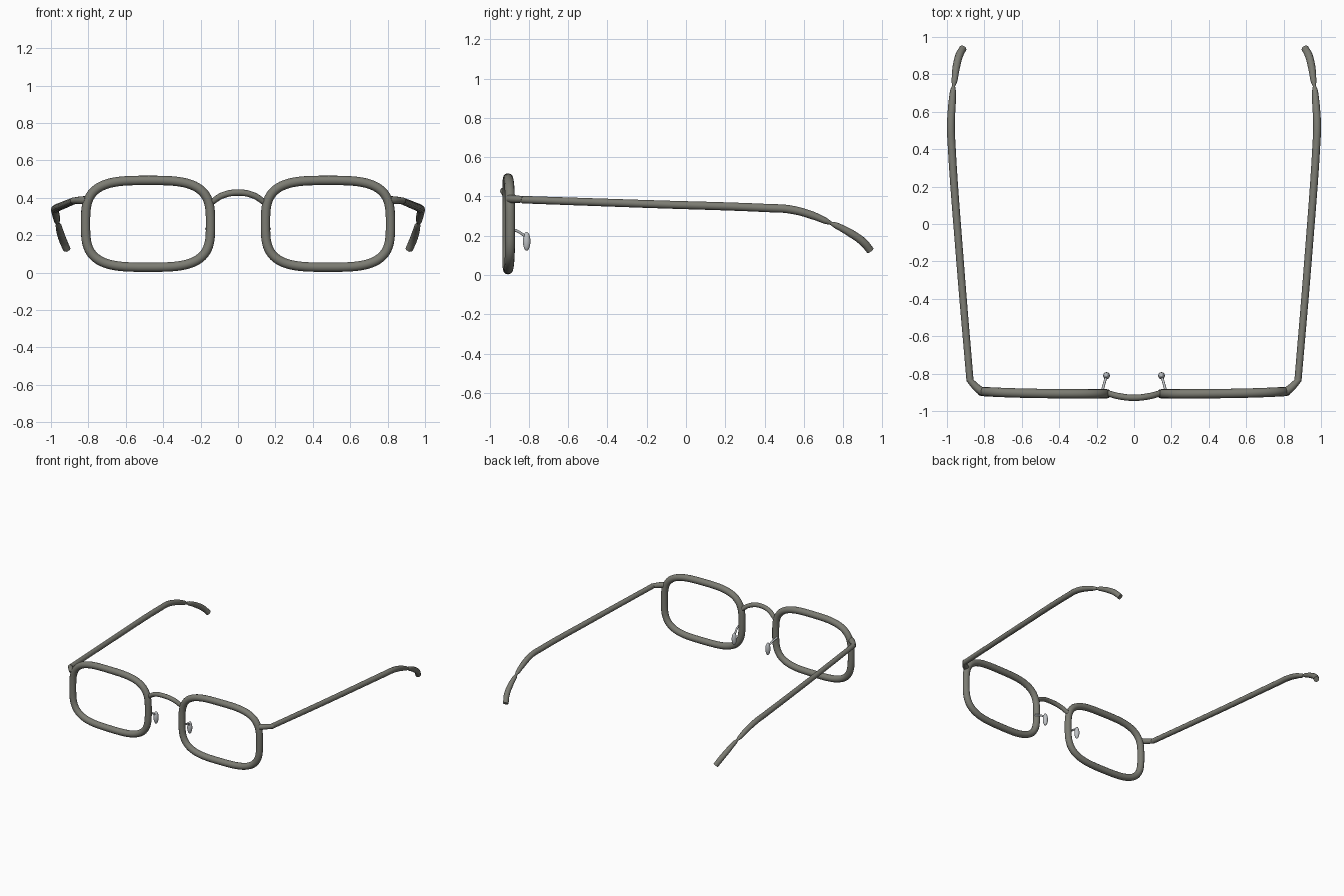
import bpy
from math import cos, sin, tau, radians, copysign

if "Cube" in bpy.data.objects:
    bpy.data.objects.remove(bpy.data.objects["Cube"])


def material(name, colour):
    mat = bpy.data.materials.new(name)
    mat.use_nodes = True
    mat.diffuse_color = colour
    mat.node_tree.nodes["Principled BSDF"].inputs["Base Color"].default_value = colour
    return mat


METAL = material("warm grey metal", (0.20, 0.20, 0.17, 1))
PAD = material("pale pad silver", (0.52, 0.54, 0.56, 1))


def finish(obj, name, mat):
    obj.name = name
    obj.data.name = name
    obj.data.materials.clear()
    obj.data.materials.append(mat)
    bpy.ops.object.shade_smooth_by_angle(angle=radians(50))


def tube(name, points, radii, mat=METAL, closed=False, steps=6):
    """Round tube along a smooth path, with a radius at each point."""
    curve = bpy.data.curves.new(name, "CURVE")
    curve.dimensions = "3D"
    curve.bevel_depth = 1
    curve.bevel_resolution = 4
    curve.resolution_u = steps
    curve.use_fill_caps = not closed
    spline = curve.splines.new("BEZIER")
    spline.bezier_points.add(len(points) - 1)
    spline.use_cyclic_u = closed
    for knot, point, radius in zip(spline.bezier_points, points, radii):
        knot.co = point
        knot.radius = radius
        knot.handle_left_type = knot.handle_right_type = "AUTO"
    obj = bpy.data.objects.new(name, curve)
    bpy.context.collection.objects.link(obj)
    bpy.ops.object.select_all(action="DESELECT")
    obj.select_set(True)
    bpy.context.view_layer.objects.active = obj
    bpy.ops.object.convert(target="MESH")
    finish(bpy.context.object, name, mat)


def power(value, exponent):
    return copysign(abs(value) ** exponent, value)


def rim_points(side, count=48):
    """Rounded rectangle that wraps back slightly at the temple."""
    points = []
    for i in range(count):
        a = tau * i / count
        x = 0.481 + 0.334 * power(cos(a), 0.6)
        z = 0.261 + 0.232 * power(sin(a), 0.6)
        points.append((side * x, -0.908 + 0.012 * (x / 0.8) ** 4, z))
    return points


for side, label in ((1, "left"), (-1, "right")):
    def mirrored(points):
        return [(side * x, y, z) for x, y, z in points]

    # Lens rim
    rim = rim_points(side)
    tube(label + "_rim", rim, [0.025] * len(rim), closed=True, steps=2)

    # End piece joining rim and arm
    tube(label + "_end_piece",
         mirrored([(0.81, -0.897, 0.387), (0.835, -0.88, 0.387), (0.885, -0.828, 0.385)]),
         [0.022, 0.021, 0.016])

    # Arm, narrowing to a thin neck
    tube(label + "_arm",
         mirrored([(0.877, -0.835, 0.384), (0.93, -0.2, 0.362), (0.975, 0.42, 0.341),
                   (0.979, 0.53, 0.334), (0.973, 0.64, 0.305), (0.968, 0.71, 0.276),
                   (0.964, 0.745, 0.261)]),
         [0.019, 0.02, 0.021, 0.021, 0.02, 0.016, 0.007])

    # Ear tip
    tube(label + "_ear_tip",
         mirrored([(0.965, 0.735, 0.265), (0.96, 0.765, 0.252), (0.95, 0.84, 0.212),
                   (0.933, 0.905, 0.165), (0.915, 0.938, 0.125)]),
         [0.008, 0.016, 0.02, 0.021, 0.02])

    # Nose pad wire and pad
    tube(label + "_pad_wire",
         mirrored([(0.17, -0.895, 0.236), (0.16, -0.855, 0.222), (0.148, -0.815, 0.195)]),
         [0.007] * 3, PAD)
    bpy.ops.mesh.primitive_uv_sphere_add(segments=20, ring_count=12, radius=1,
                                         location=(side * 0.147, -0.811, 0.172))
    pad = bpy.context.object
    pad.scale = (0.018, 0.019, 0.048)
    finish(pad, label + "_nose_pad", PAD)

# Bridge
tube("bridge",
     [(-0.142, -0.904, 0.375), (-0.085, -0.92, 0.412), (0, -0.929, 0.428),
      (0.085, -0.92, 0.412), (0.142, -0.904, 0.375)],
     [0.016, 0.017, 0.017, 0.017, 0.016])
